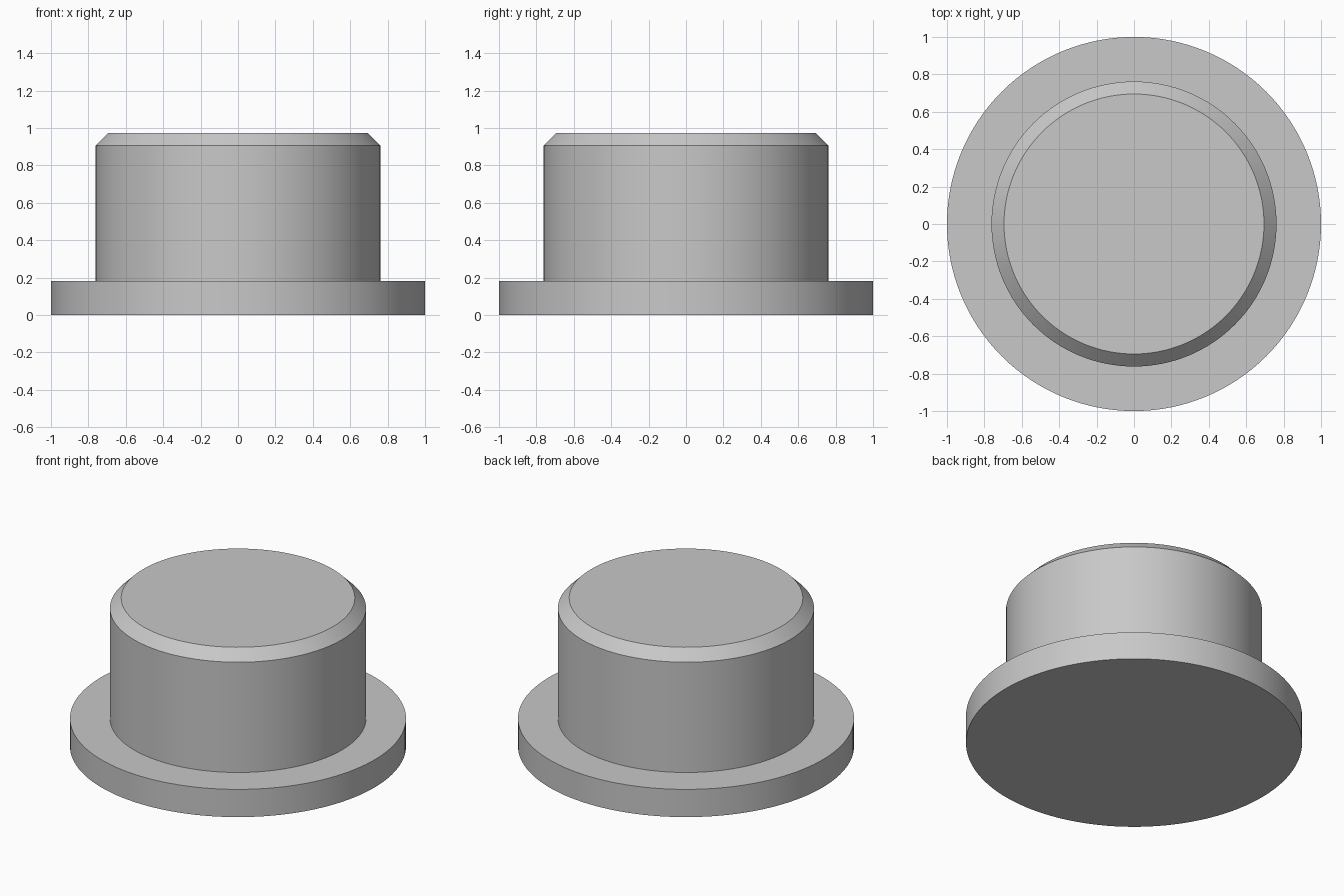
import bpy
import bmesh
import math

cube = bpy.data.objects.get("Cube")
if cube:
    bpy.data.objects.remove(cube, do_unlink=True)

SIDES = 128

# Plain grey finish
grey = bpy.data.materials.new("plain_grey")
grey.use_nodes = True
colour = (0.58, 0.58, 0.58, 1.0)
grey.diffuse_color = colour
grey.node_tree.nodes["Principled BSDF"].inputs["Base Color"].default_value = colour


def lathe(name, profile):
    """Closed turned solid from (radius, height) points, bottom to top."""
    bm = bmesh.new()
    rings = []
    for radius, z in profile:
        angles = [math.tau * i / SIDES for i in range(SIDES)]
        rings.append([bm.verts.new((radius * math.cos(a), radius * math.sin(a), z))
                      for a in angles])
    bm.faces.new(list(reversed(rings[0])))
    bm.faces.new(rings[-1])
    for low, high in zip(rings, rings[1:]):
        for i in range(SIDES):
            j = (i + 1) % SIDES
            bm.faces.new((low[i], low[j], high[j], high[i]))
    mesh = bpy.data.meshes.new(name)
    bm.to_mesh(mesh)
    bm.free()
    mesh.materials.append(grey)
    obj = bpy.data.objects.new(name, mesh)
    bpy.context.collection.objects.link(obj)
    bpy.ops.object.select_all(action="DESELECT")
    obj.select_set(True)
    bpy.context.view_layer.objects.active = obj
    bpy.ops.object.shade_smooth_by_angle(angle=math.radians(30))
    return obj


# Wide base flange, stepped plug and chamfered top in one turned solid
lathe("flanged_plug", [
    (1.0, 0.0),
    (1.0, 0.182),
    (0.762, 0.182),
    (0.762, 0.906),
    (0.695, 0.973),
])
